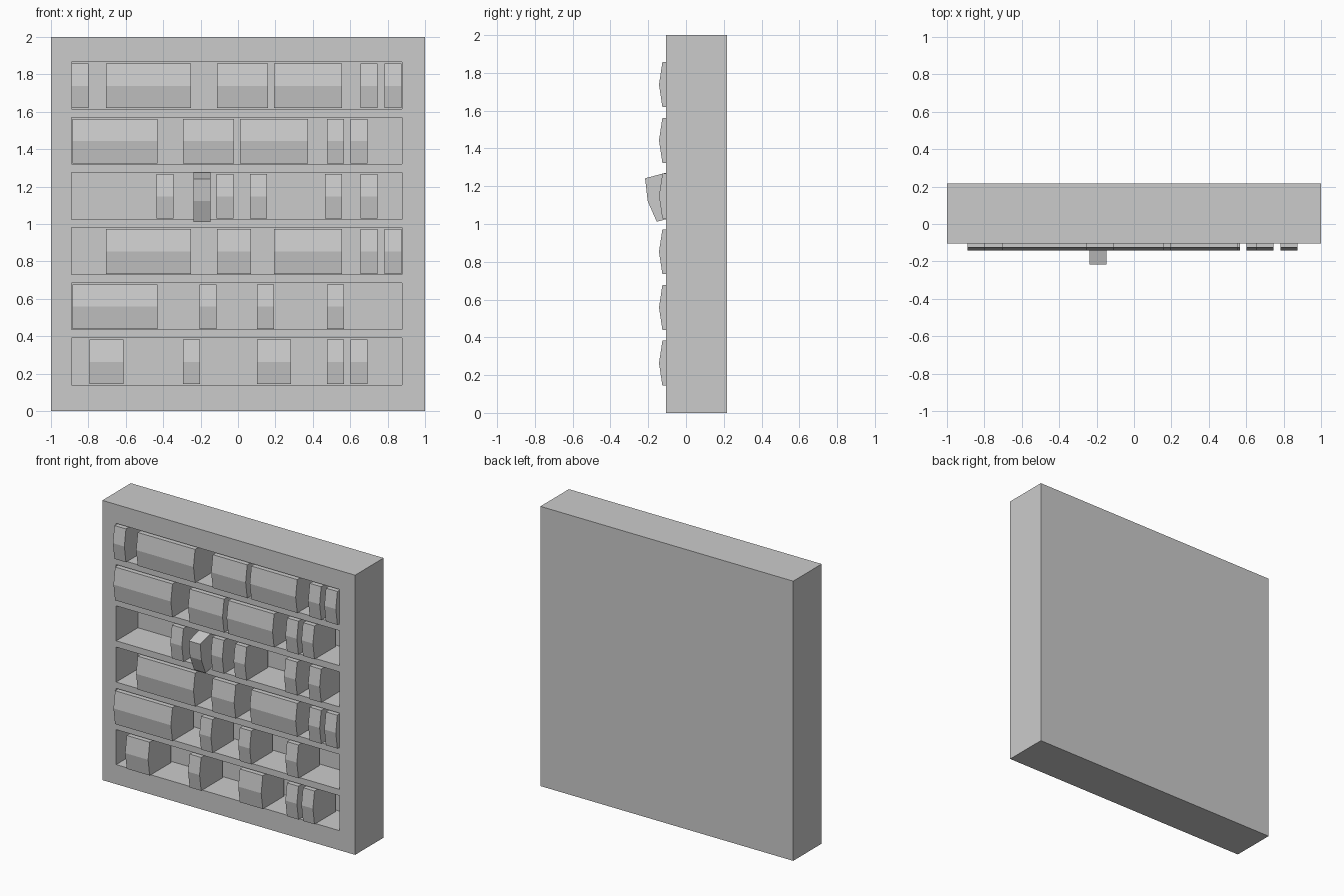
import bpy, bmesh, math
from mathutils import Matrix, Vector

if "Cube" in bpy.data.objects:
    bpy.data.objects.remove(bpy.data.objects["Cube"])

FRONT, BACK, RECESS = -0.105, 0.217, 0.14
LEFT, RIGHT = -0.89, 0.877
FLOORS = [0.14 + 0.295 * i for i in range(6)]
OPEN_H, BOOK_H, BOOK_W = 0.25, 0.238, 0.0908


def add_object(name, bm):
    bmesh.ops.recalc_face_normals(bm, faces=bm.faces)
    mesh = bpy.data.meshes.new(name)
    bm.to_mesh(mesh)
    bm.free()
    ob = bpy.data.objects.new(name, mesh)
    bpy.context.collection.objects.link(ob)
    return ob


# bookcase: solid block, cut into a grid, shelf openings pushed inwards
bm = bmesh.new()
size = Matrix.Diagonal((2, BACK - FRONT, 2, 1))
bmesh.ops.create_cube(bm, size=1, matrix=Matrix.Translation((0, (FRONT + BACK) / 2, 1)) @ size)
cuts = [((x, 0, 0), (1, 0, 0)) for x in (LEFT, RIGHT)]
cuts += [((0, 0, z + h), (0, 0, 1)) for z in FLOORS for h in (0, OPEN_H)]
for co, no in cuts:
    bmesh.ops.bisect_plane(bm, geom=bm.verts[:] + bm.edges[:] + bm.faces[:],
                           plane_co=co, plane_no=no)


def is_opening(f):
    c = f.calc_center_median()
    return (abs(c.y - FRONT) < 1e-4 and LEFT < c.x < RIGHT
            and any(z < c.z < z + OPEN_H for z in FLOORS))


holes = [f for f in bm.faces if is_opening(f)]
for f in bmesh.ops.extrude_discrete_faces(bm, faces=holes)["faces"]:
    bmesh.ops.translate(bm, verts=f.verts[:], vec=(0, RECESS - FRONT, 0))
add_object("bookcase", bm)

# book cross-section (y, z) with a ridged spine, origin at the lower spine corner
PROFILE = [(0, 0), (0.24, 0), (0.24, BOOK_H), (0, BOOK_H), (-0.018, BOOK_H / 2)]


def book(name, x, y, z, tilt=0):
    bm = bmesh.new()
    f = bm.faces.new([bm.verts.new((0, py, pz)) for py, pz in PROFILE])
    side = bmesh.ops.extrude_face_region(bm, geom=[f])["geom"]
    bmesh.ops.translate(bm, vec=(BOOK_W, 0, 0),
                        verts=[v for v in side if isinstance(v, bmesh.types.BMVert)])
    ob = add_object(name, bm)
    ob.location = (x, y, z)
    ob.rotation_euler.x = tilt


# (left edge, number of books side by side), bottom shelf first
ROWS = [
    [(-0.793, 2), (-0.295, 1), (0.102, 2), (0.475, 1), (0.602, 1)],
    [(-0.885, 5), (-0.205, 1), (0.102, 1), (0.475, 1)],
    [(-0.706, 5), (-0.112, 2), (0.193, 4), (0.655, 1), (0.783, 1)],
    [(-0.435, 1), (-0.115, 1), (0.065, 1), (0.465, 1), (0.655, 1)],
    [(-0.885, 5), (-0.295, 3), (0.01, 4), (0.475, 1), (0.602, 1)],
    [(-0.89, 1), (-0.706, 5), (-0.112, 3), (0.193, 4), (0.655, 1), (0.783, 1)],
]
for floor, row in zip(FLOORS, ROWS):
    for start, count in row:
        for i in range(count):
            book("book", start + i * BOOK_W, -0.125, floor + 0.004)

# one book tipping out of the shelf
book("tilted_book", -0.238, -0.155, 1.012, math.radians(15))
